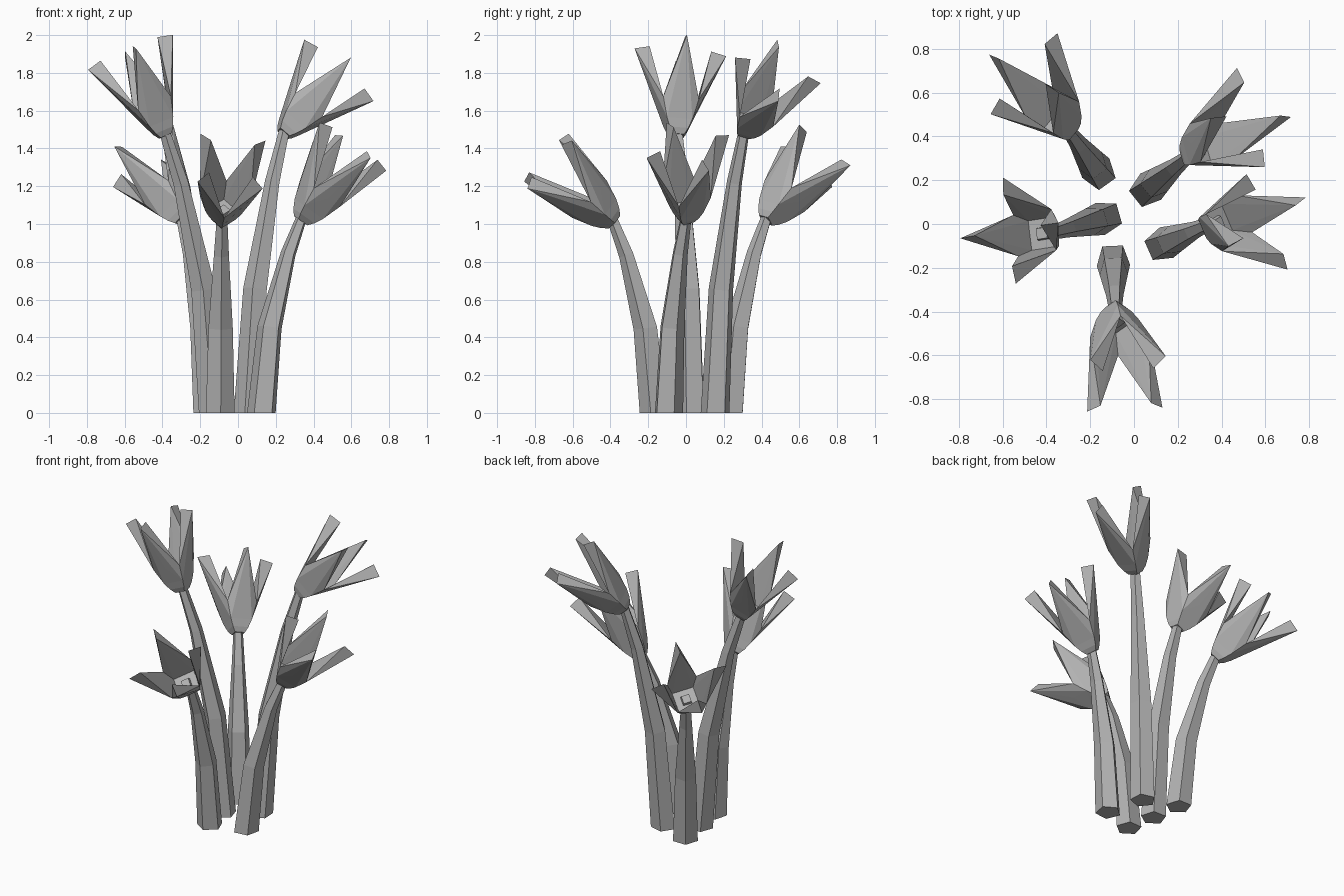
import bpy, bmesh, math
from mathutils import Vector, Matrix

cube = bpy.data.objects.get("Cube")
if cube:
    bpy.data.objects.remove(cube, do_unlink=True)

grey = bpy.data.materials.new("plain_grey")
grey.use_nodes = True
COLOUR = (0.45, 0.45, 0.45, 1)
grey.diffuse_color = COLOUR
grey.node_tree.nodes["Principled BSDF"].inputs["Base Color"].default_value = COLOUR


def finish(bm, name):
    bmesh.ops.recalc_face_normals(bm, faces=bm.faces)
    mesh = bpy.data.meshes.new(name)
    bm.to_mesh(mesh)
    bm.free()
    mesh.materials.append(grey)
    obj = bpy.data.objects.new(name, mesh)
    bpy.context.scene.collection.objects.link(obj)
    return obj


def add_hull(bm, points):
    verts = [bm.verts.new(p) for p in points]
    res = bmesh.ops.convex_hull(bm, input=verts)
    loose = [v for v in res["geom_interior"] if isinstance(v, bmesh.types.BMVert)]
    bmesh.ops.delete(bm, geom=loose, context='VERTS')


# Five-sided stem that narrows and bends outwards
STEM = [(0, 0, 0.08, 0), (0.2, 0.44, 0.068, 0.14), (0.66, 0.82, 0.042, 0.35), (1, 1.01, 0.03, 0.5)]


def make_stem(name, base, tip):
    base = Vector((*base, 0))
    run = Vector((tip[0], tip[1], 0)) - base
    out = run.normalized()
    side = Vector((-out.y, out.x, 0))
    bm = bmesh.new()
    rings = []
    for along, height, radius, tilt in STEM:
        centre = base + run * along + Vector((0, 0, tip[2] * height))
        radial = out * math.cos(tilt) - Vector((0, 0, math.sin(tilt)))
        ring = []
        for i in range(5):
            a = math.tau * i / 5
            ring.append(bm.verts.new(centre + radius * (radial * math.cos(a) + side * math.sin(a))))
        rings.append(ring)
    for low, high in zip(rings, rings[1:]):
        for i in range(5):
            j = (i + 1) % 5
            bm.faces.new((low[i], low[j], high[j], high[i]))
    bm.faces.new(rings[0])
    bm.faces.new(rings[-1])
    finish(bm, name)


# One petal: wide across at the cup, turning to a narrow upright edge at the tip
PETAL = [(0.068, 0.068, 0.06), (0.068, -0.068, 0.06),
         (0.095, 0.095, 0.165), (0.095, -0.095, 0.165),
         (0.112, 0, 0.16), (0.245, 0, 0.465), (0.165, 0, 0.485)]


def square(half, z):
    return [(sx * half, sy * half, z) for sx in (1, -1) for sy in (1, -1)]


def make_flower(name, base, centre, petal_tip):
    base, centre = Vector(base), Vector(centre)
    axis = (centre - base).normalized()
    u = Vector(petal_tip) - centre
    u = (u - axis * u.dot(axis)).normalized()
    v = axis.cross(u)
    frame = Matrix((u, v, axis)).transposed().to_4x4()
    frame.translation = base
    # Cup and small centre block
    bm = bmesh.new()
    add_hull(bm, square(0.032, -0.015) + square(0.05, 0.015) + square(0.068, 0.06))
    add_hull(bm, square(0.03, 0.05) + square(0.025, 0.085))
    finish(bm, name + "_cup").matrix_world = frame
    # Four petals
    bm = bmesh.new()
    for i in range(4):
        turn = Matrix.Rotation(math.pi / 2 * i, 3, 'Z')
        add_hull(bm, [turn @ Vector(p) for p in PETAL])
    finish(bm, name + "_petals").matrix_world = frame


# name, stem base, flower base, middle of petal tips, one petal tip
FLOWERS = [
    ("front", (-0.095, -0.165), (-0.085, -0.39, 1.02), (-0.03, -0.76, 1.36), (-0.165, -0.68, 1.49)),
    ("left", (0.126, -0.095), (0.34, 0.0, 1.03), (0.615, 0.01, 1.42), (0.77, 0.11, 1.3)),
    ("back_left", (0.057, 0.155), (0.25, 0.31, 1.49), (0.54, 0.49, 1.82), (0.69, 0.49, 1.68)),
    ("back_right", (-0.16, 0.235), (-0.3, 0.43, 1.03), (-0.505, 0.69, 1.365), (-0.655, 0.78, 1.24)),
    ("right", (-0.13, 0.03), (-0.39, -0.045, 1.48), (-0.57, -0.03, 1.91), (-0.76, -0.06, 1.83)),
]
for name, root, base, centre, petal_tip in FLOWERS:
    make_stem(name + "_stem", root, base)
    make_flower(name + "_flower", base, centre, petal_tip)
